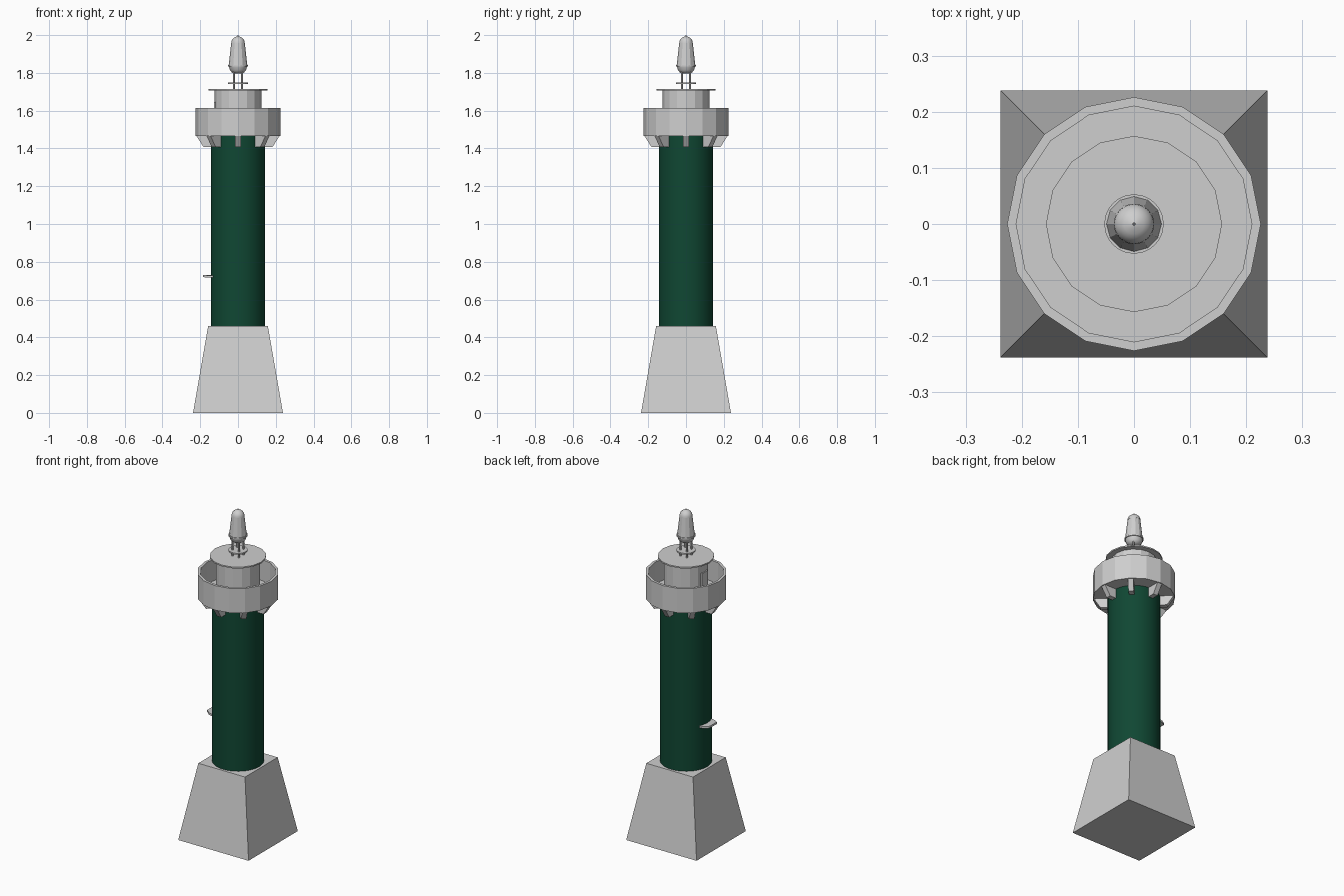
import bpy, bmesh
from math import pi, cos, sin
from mathutils import Matrix, Vector

if "Cube" in bpy.data.objects:
    bpy.data.objects.remove(bpy.data.objects["Cube"])


def material(name, rgb):
    m = bpy.data.materials.new(name)
    m.use_nodes = True
    m.diffuse_color = (*rgb, 1)
    node = next(n for n in m.node_tree.nodes if n.type == 'BSDF_PRINCIPLED')
    node.inputs["Base Color"].default_value = (*rgb, 1)
    return m


GREY = material("pale grey", (0.62, 0.62, 0.62))
GREEN = material("dark green", (0.005, 0.063, 0.033))


def finish(name, bm, mat, smooth=None):
    bmesh.ops.recalc_face_normals(bm, faces=bm.faces)
    mesh = bpy.data.meshes.new(name)
    bm.to_mesh(mesh)
    bm.free()
    mesh.materials.append(mat)
    ob = bpy.data.objects.new(name, mesh)
    bpy.context.scene.collection.objects.link(ob)
    if smooth:
        bpy.ops.object.select_all(action='DESELECT')
        ob.select_set(True)
        bpy.context.view_layer.objects.active = ob
        bpy.ops.object.shade_smooth_by_angle(angle=smooth)
    return ob


def lathe(name, profile, sides, mat=GREY, smooth=None):
    """Turn an (r, z) profile around z; open ends are capped."""
    bm = bmesh.new()
    rings = [[bm.verts.new((r * cos(2 * pi * i / sides), r * sin(2 * pi * i / sides), z))
              for i in range(sides)] for r, z in profile]
    for a, b in zip(rings, rings[1:]):
        for i in range(sides):
            j = (i + 1) % sides
            bm.faces.new((a[i], a[j], b[j], b[i]))
    bm.faces.new(rings[0][::-1])
    bm.faces.new(rings[-1])
    return finish(name, bm, mat, smooth)


def prism(name, outline, offset, turn=0, mat=GREY):
    """Extrude a flat outline by an offset, then turn it around z."""
    bm = bmesh.new()
    face = bm.faces.new([bm.verts.new(p) for p in outline])
    out = bmesh.ops.extrude_face_region(bm, geom=[face])
    verts = [v for v in out["geom"] if isinstance(v, bmesh.types.BMVert)]
    bmesh.ops.translate(bm, verts=verts, vec=Vector(offset))
    bmesh.ops.rotate(bm, verts=bm.verts, matrix=Matrix.Rotation(turn, 3, 'Z'))
    return finish(name, bm, mat)


# Tapered square plinth
bm = bmesh.new()
bmesh.ops.create_cube(bm, size=1)
for v in bm.verts:
    half = 0.158 if v.co.z > 0 else 0.238
    v.co = (half * (1 if v.co.x > 0 else -1), half * (1 if v.co.y > 0 else -1),
            0.46 if v.co.z > 0 else 0)
finish("plinth", bm, GREY)

# Round shaft
lathe("shaft", [(0.144, 0.46), (0.144, 1.47)], 48, GREEN, smooth=0.6)

# Small canopy on the right side of the shaft
prism("canopy", [(-0.125, -0.06, 0.716), (-0.16, -0.052, 0.716), (-0.185, -0.033, 0.719),
                 (-0.185, 0.033, 0.719), (-0.16, 0.052, 0.716), (-0.125, 0.06, 0.716)],
      (0, 0, 0.012))

# Gallery with a hollow parapet
lathe("gallery", [(0.226, 1.465), (0.226, 1.615), (0.21, 1.615), (0.21, 1.485)], 16)

# Brackets under the gallery
for i in range(8):
    prism("bracket", [(0.135, -0.015, 1.466), (0.135, -0.015, 1.408),
                      (0.183, -0.015, 1.408), (0.22, -0.015, 1.466)],
          (0, 0.03, 0), i * pi / 4)

# Watch room, its door and its flat roof
lathe("watch_room", [(0.124, 1.48), (0.124, 1.708)], 16)
prism("watch_room_door", [(-0.115, -0.028, 1.485), (-0.115, 0.028, 1.485),
                          (-0.115, 0.028, 1.645), (-0.115, -0.028, 1.645)], (-0.013, 0, 0))
lathe("roof", [(0.157, 1.706), (0.157, 1.714)], 16)

# Lantern stand: four legs and a round plate
for sx in (-1, 1):
    for sy in (-1, 1):
        bm = bmesh.new()
        bmesh.ops.create_cone(bm, cap_ends=True, segments=8, radius1=0.005, radius2=0.005,
                              depth=0.1, matrix=Matrix.Translation((sx * 0.022, sy * 0.022, 1.762)))
        finish("lantern_leg", bm, GREY)
lathe("stand_plate", [(0.053, 1.742), (0.053, 1.75)], 24)

# Lantern: bowl, collar, faceted body and domed tip
lathe("lantern_bowl", [(0.018, 1.796), (0.033, 1.803), (0.043, 1.815), (0.048, 1.835)], 24, smooth=0.6)
lathe("lantern_collar", [(0.053, 1.835), (0.053, 1.843)], 24)
lathe("lantern_body", [(0.049, 1.843), (0.036, 1.958)], 12)
dome = [(0.036 * cos(a * pi / 12), 1.957 + 0.036 * sin(a * pi / 12)) for a in range(6)]
lathe("lantern_dome", dome + [(0.001, 1.995)], 24, smooth=0.6)
lathe("lantern_tip", [(0.003, 1.99), (0.002, 2.0)], 8)
